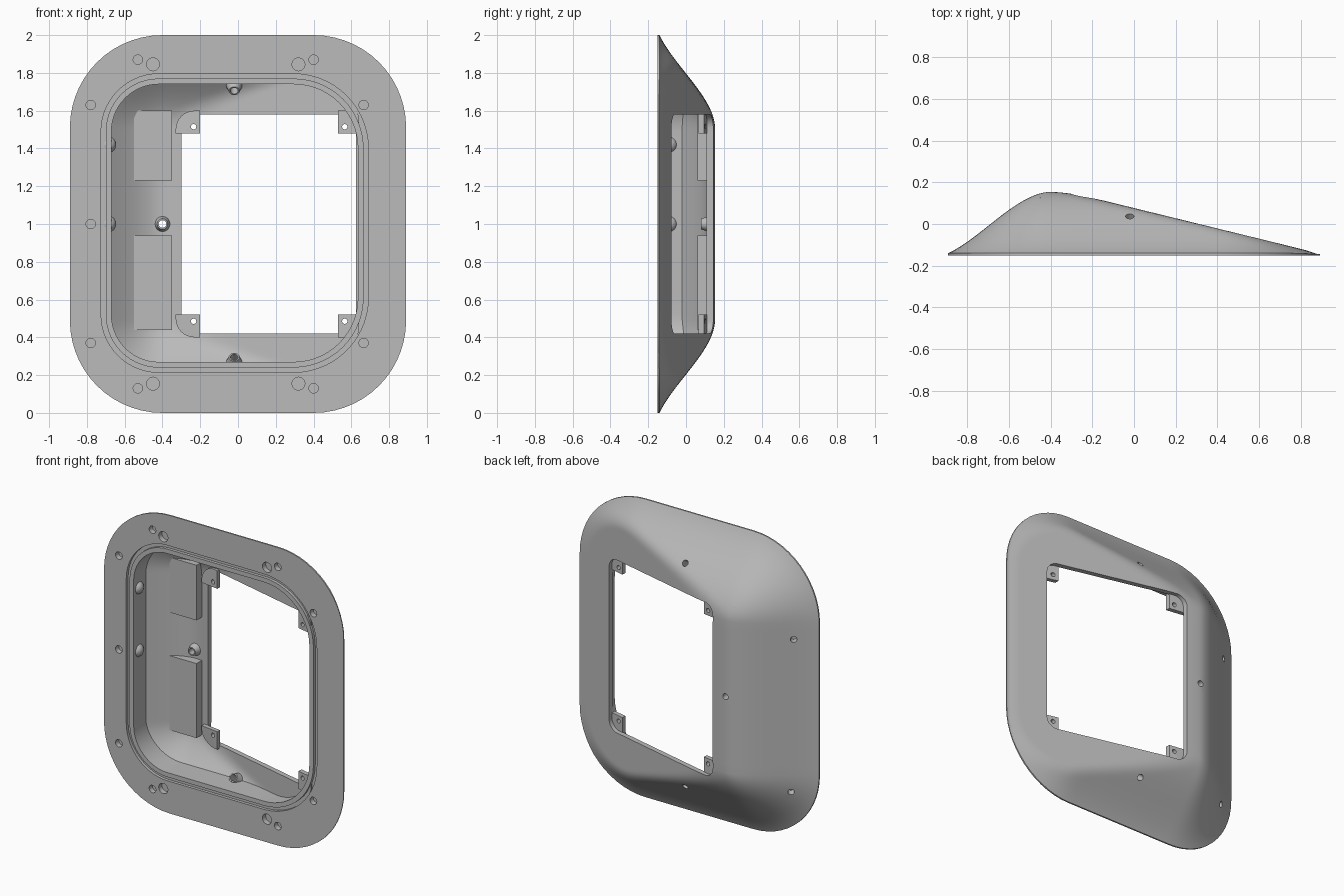
import bpy, bmesh, math
from mathutils import Vector, Matrix

cube = bpy.data.objects.get("Cube")
if cube:
    bpy.data.objects.remove(cube, do_unlink=True)

grey = bpy.data.materials.new("matte grey")
grey.use_nodes = True
colour = (0.5, 0.5, 0.5, 1)
grey.diffuse_color = colour
grey.node_tree.nodes["Principled BSDF"].inputs["Base Color"].default_value = colour

FRONT, WALL = -0.15, 0.035


def back(x, z):
    """Height of the back skin: a curved flank blended into a sloping face."""
    qx, qz = abs(x) - 0.4, abs(z - 1) - 0.51
    depth = 0.49 - math.hypot(max(qx, 0), max(qz, 0)) - min(max(qx, qz), 0)
    t = min(max(depth / 0.5, 0), 1)
    flank = -0.14 + 0.295 * (0.6 * t * t * (3 - 2 * t) + 0.4 * (1 - (1 - t) ** 2))
    h = max(0.03 - abs(flank - slope(x)), 0) / 0.03
    return max(min(flank, slope(x)) - h * h * 0.0075, -0.144)


def slope(x):
    return 0.15 - 0.245 * (x + 0.3)


def outline(x0, x1, z0, z1, r_left, r_right, grow=0.0, arc=14, side=18):
    """Rounded rectangle with evenly divided sides and corners."""
    x0, x1, z0, z1 = x0 - grow, x1 + grow, z0 - grow, z1 + grow
    rl, rr = r_left + grow, r_right + grow
    corners = [(x1 - rr, z1 - rr, rr), (x0 + rl, z1 - rl, rl),
               (x0 + rl, z0 + rl, rl), (x1 - rr, z0 + rr, rr)]
    arcs = []
    for q, (cx, cz, r) in enumerate(corners):
        angles = [math.pi / 2 * (q + i / arc) for i in range(arc + 1)]
        arcs.append([Vector((cx + r * math.cos(a), cz + r * math.sin(a))) for a in angles])
    pts = []
    for q in range(4):
        a, b = arcs[q][-1], arcs[(q + 1) % 4][0]
        pts += arcs[q] + [a.lerp(b, i / side) for i in range(1, side)]
    return pts


def make(name, bm):
    bmesh.ops.recalc_face_normals(bm, faces=bm.faces)
    mesh = bpy.data.meshes.new(name)
    bm.to_mesh(mesh)
    bm.free()
    mesh.materials.append(grey)
    ob = bpy.data.objects.new(name, mesh)
    bpy.context.scene.collection.objects.link(ob)
    return ob


def rod(bm, start, end, r0, r1, sides=28):
    axis = end - start
    turn = axis.to_track_quat('Z', 'Y').to_matrix().to_4x4()
    bmesh.ops.create_cone(bm, cap_ends=True, segments=sides, radius1=r0, radius2=r1,
                          depth=axis.length, matrix=Matrix.Translation((start + end) / 2) @ turn)


def prism(name, loop, near, far):
    """Solid between two height functions over an x-z outline."""
    bm = bmesh.new()
    a = [bm.verts.new((x, near(x), z)) for x, z in loop]
    b = [bm.verts.new((x, far(x), z)) for x, z in loop]
    bm.faces.new(a)
    bm.faces.new(b[::-1])
    for i in range(len(a)):
        j = (i + 1) % len(a)
        bm.faces.new((a[i], b[i], b[j], a[j]))
    return make(name, bm)


# Housing: one closed loft round the plate, groove, cavity, window and back skin
outer = outline(-0.89, 0.89, 0, 2, 0.49, 0.49)
window = outline(-0.30, 0.625, 0.42, 1.58, 0.07, 0.07)


def opening(grow):
    return outline(-0.67, 0.635, 0.27, 1.74, 0.25, 0.34, grow)


def flat(loop, y):
    return [(x, y, z) for x, z in loop]


def skin(a, b, steps, drop):
    rows = []
    for s in range(steps + 1):
        mix = [p.lerp(q, s / steps) for p, q in zip(a, b)]
        rows.append([(x, back(x, z) - drop, z) for x, z in mix])
    return rows


rings = [flat(outer, FRONT), flat(opening(0.055), FRONT), flat(opening(0.055), FRONT + 0.02),
         flat(opening(0.03), FRONT + 0.02), flat(opening(0.03), FRONT), flat(opening(0), FRONT)]
rings += skin(opening(0), window, 14, WALL) + skin(window, outer, 30, 0)
bm = bmesh.new()
rows = [[bm.verts.new(p) for p in ring] for ring in rings]
for r, row in enumerate(rows):
    nxt = rows[(r + 1) % len(rows)]
    for i in range(len(row)):
        j = (i + 1) % len(row)
        bm.faces.new((row[i], row[j], nxt[j], nxt[i]))
parts = [make("housing", bm)]

# Corner screw tabs, square toward the window and round at the outer corner
holes = bmesh.new()
for side, cx, sx in (("right", -0.20, -1), ("left", 0.53, 1)):
    for level, sz in (("upper", 1), ("lower", -1)):
        w, h, r = (0.13, 0.12, 0.1) if sx < 0 else (0.11, 0.12, 0.04)
        local = [(0, 0), (w, 0)]
        for i in range(9):
            a = math.pi / 2 * i / 8
            local.append((w - r + r * math.cos(a), h - r + r * math.sin(a)))
        local.append((0, h))
        loop = [(cx + sx * u, 1 + sz * (0.48 + v)) for u, v in local]
        parts.append(prism(f"{level}_{side}_tab", loop,
                           lambda x: min(slope(x), 0.145) - 0.06,
                           lambda x: min(slope(x), 0.145) - 0.03))
        hx, hz = cx + sx * 0.035, 1 + sz * 0.515
        rod(holes, Vector((hx, slope(hx) - 0.1, hz)), Vector((hx, slope(hx) + 0.05, hz)), 0.014, 0.014)

# Bosses with holes drilled square to the back skin
for name, x, z in (("side", -0.4, 1), ("top", -0.02, 1.75), ("bottom", -0.02, 0.25),
                   ("", -0.76, 1.4), ("", -0.74, 0.37)):
    e = 0.01
    n = Vector((back(x - e, z) - back(x + e, z), 2 * e, back(x, z - e) - back(x, z + e))).normalized()
    p = Vector((x, back(x, z), z))
    if name:
        bm = bmesh.new()
        rod(bm, p - n * 0.075, p - n * 0.02, 0.028, 0.045)
        parts.append(make(name + "_boss", bm))
    rod(holes, p - n * (0.12 if name else 0.045), p + n * 0.05, 0.02, 0.02)

# Blind holes in the front plate
blind = [(-0.78, 1, 0.025)]
for s in (1, -1):
    blind += [(x, 1 + s * dz, r) for x, dz, r in (
        (-0.53, 0.87, 0.025), (0.40, 0.87, 0.025), (-0.78, 0.63, 0.025),
        (0.665, 0.63, 0.025), (-0.45, 0.845, 0.034), (0.32, 0.845, 0.034))]
for x, z, r in blind:
    rod(holes, Vector((x, FRONT - 0.05, z)), Vector((x, FRONT + 0.035, z)), r, r)

# Drill everything with the shared cutter
cutter = make("hole_cutter", holes)
cutter.hide_render = True
for ob in parts:
    mod = ob.modifiers.new("holes", 'BOOLEAN')
    mod.operation, mod.solver, mod.object = 'DIFFERENCE', 'EXACT', cutter
    bpy.context.view_layer.objects.active = ob
    bpy.ops.object.modifier_apply(modifier=mod.name)
bpy.data.objects.remove(cutter, do_unlink=True)

# Pads on the inside of the thick flank
for name, z0, z1 in (("upper_pad", 1.23, 1.60), ("lower_pad", 0.44, 0.94)):
    loop = [(-0.55, z0), (-0.45, z0), (-0.35, z0), (-0.35, z1), (-0.45, z1), (-0.55, z1)]
    parts.append(prism(name, loop, lambda x: 0.06, lambda x: back(x, 1) - 0.02))

# Small round studs on the flank wall of the cavity
for name, z in (("upper_stud", 1.42), ("middle_stud", 1.0)):
    bm = bmesh.new()
    bmesh.ops.create_uvsphere(bm, u_segments=20, v_segments=12, radius=0.045,
                              matrix=Matrix.Translation((-0.69, -0.09, z)))
    parts.append(make(name, bm))

for ob in bpy.context.scene.objects:
    ob.select_set(ob in parts)
bpy.context.view_layer.objects.active = parts[0]
bpy.ops.object.shade_smooth_by_angle(angle=math.radians(25))
